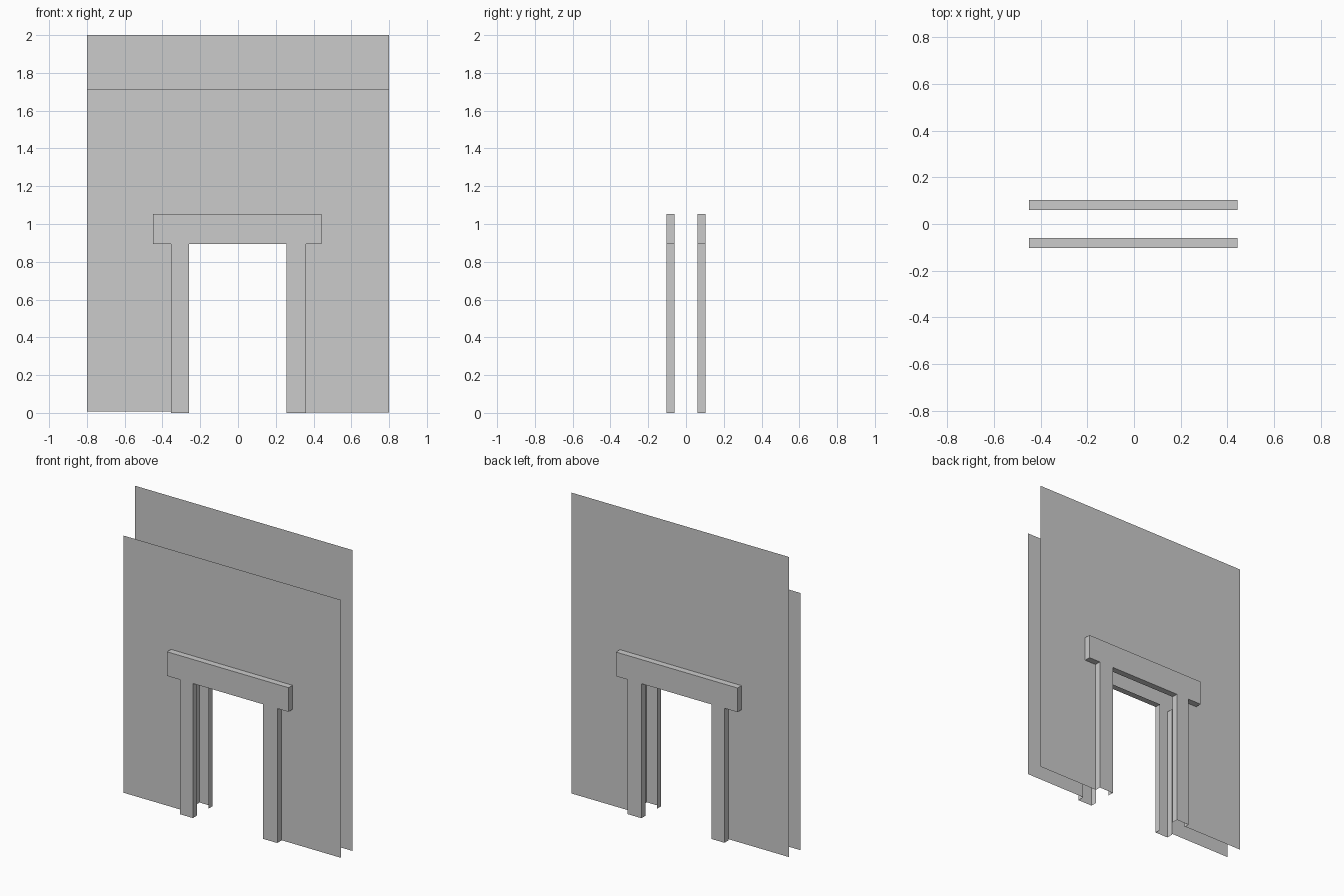
import bpy, bmesh

if "Cube" in bpy.data.objects:
    bpy.data.objects.remove(bpy.data.objects["Cube"])

# Door surround outline (x, z): left foot, over the lintel, to the right foot
OUTER = [(-0.354, 0), (-0.354, 0.893), (-0.45, 0.893), (-0.45, 1.053),
         (0.443, 1.053), (0.443, 0.893), (0.36, 0.893), (0.36, 0)]
# Inner edge of the opening, right foot back to left foot
INNER = [(0.256, 0), (0.256, 0.893), (-0.26, 0.893), (-0.26, 0)]
WALL_Y, TRIM_Y = 0.06, 0.102


def finish(name, bm):
    bmesh.ops.recalc_face_normals(bm, faces=bm.faces)
    mesh = bpy.data.meshes.new(name)
    bm.to_mesh(mesh)
    bm.free()
    obj = bpy.data.objects.new(name, mesh)
    bpy.context.collection.objects.link(obj)
    return obj


def orient(bm, side):
    # Turn the flat sheet so that it faces outwards
    for f in bm.faces:
        f.normal_update()
        if f.normal.y * side < 0:
            f.normal_flip()


def wall(name, side, height):
    # Thin sheet cut out around the door surround
    hole = [(x, max(z, 0.008 if x < 0 else 0.003)) for x, z in OUTER]
    pts = [(-0.8, 0.008)] + hole + [(0.8, 0.003), (0.8, height), (-0.8, height)]
    bm = bmesh.new()
    bm.faces.new([bm.verts.new((x, side * WALL_Y, z)) for x, z in pts])
    obj = finish(name, bm)
    bm = bmesh.new()
    bm.from_mesh(obj.data)
    orient(bm, side)
    bm.to_mesh(obj.data)
    bm.free()


def surround(name, side):
    # Raised front face with side returns, open at the back and the feet
    bm = bmesh.new()
    front, back = ([bm.verts.new((x, side * y, z)) for x, z in OUTER + INNER]
                   for y in (TRIM_Y, WALL_Y))
    bm.faces.new(front)
    n = len(front)
    for i in range(n):
        j = (i + 1) % n
        if i not in (len(OUTER) - 1, n - 1):
            bm.faces.new((front[i], front[j], back[j], back[i]))
    bmesh.ops.recalc_face_normals(bm, faces=bm.faces)
    # Make sure the shell faces outwards
    if bm.faces[:][0].normal.y * side < 0:
        bmesh.ops.reverse_faces(bm, faces=bm.faces[:])
    mesh = bpy.data.meshes.new(name)
    bm.to_mesh(mesh)
    bm.free()
    bpy.context.collection.objects.link(bpy.data.objects.new(name, mesh))


# Front wall is lower than the back wall
wall("front_wall", -1, 1.715)
wall("back_wall", 1, 2.0)
surround("front_door_surround", -1)
surround("back_door_surround", 1)
